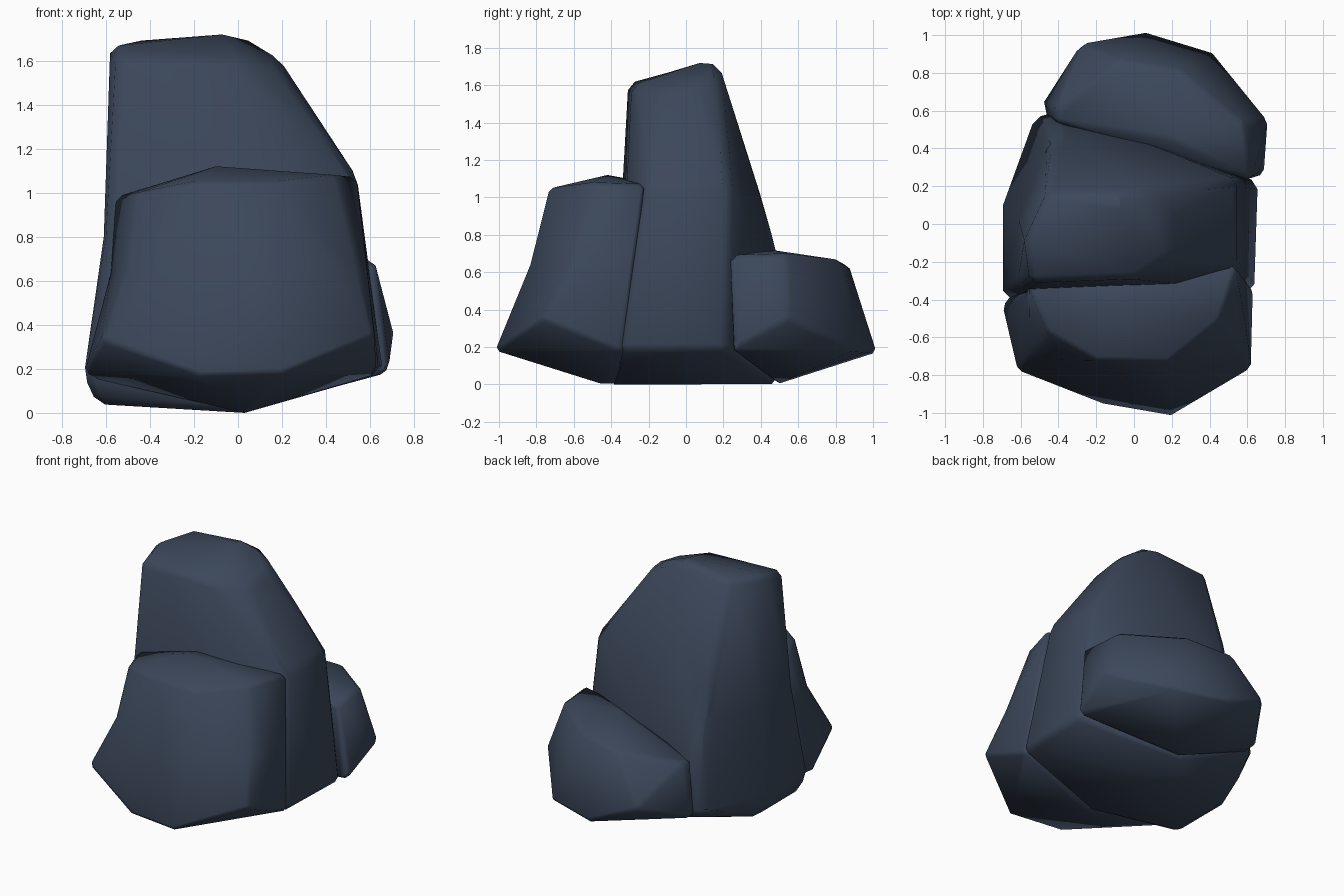
import bpy, bmesh, math
from mathutils import Vector

if "Cube" in bpy.data.objects:
    bpy.data.objects.remove(bpy.data.objects["Cube"])

slate = bpy.data.materials.new("slate_blue")
slate.diffuse_color = (0.044, 0.063, 0.102, 1)
slate.use_nodes = True
slate.node_tree.nodes["Principled BSDF"].inputs["Base Color"].default_value = slate.diffuse_color


def rock(name, points, chamfer=0.045, waist=None):
    """Boulder from its corner points, with chamfered edges.
    waist = (height, pull on left side, pull on front side) gives a slight hollow."""
    bm = bmesh.new()
    for p in points:
        bm.verts.new(p)
    res = bmesh.ops.convex_hull(bm, input=bm.verts)
    junk = {g for g in res["geom_interior"] + res["geom_unused"] if isinstance(g, bmesh.types.BMVert)}
    bmesh.ops.delete(bm, geom=list(junk), context='VERTS')
    bmesh.ops.dissolve_limit(bm, angle_limit=math.radians(8), verts=bm.verts, edges=bm.edges)
    if waist:
        z, left, front = waist
        cut = bmesh.ops.bisect_plane(bm, geom=bm.verts[:] + bm.edges[:] + bm.faces[:],
                                     plane_co=Vector((0, 0, z)), plane_no=Vector((0, 0, 1)))
        for v in cut["geom_cut"]:
            if isinstance(v, bmesh.types.BMVert):
                if v.co.x < -0.4:
                    v.co.x += left
                if v.co.y < -0.5:
                    v.co.y += front
    bmesh.ops.recalc_face_normals(bm, faces=bm.faces)
    sharp = [e for e in bm.edges if e.calc_face_angle(0) > math.radians(26)]
    bmesh.ops.bevel(bm, geom=sharp, offset=chamfer, segments=1, profile=0.5,
                    affect='EDGES', clamp_overlap=True)
    for f in bm.faces:
        f.smooth = True
    me = bpy.data.meshes.new(name)
    bm.to_mesh(me)
    bm.free()
    me.materials.append(slate)
    ob = bpy.data.objects.new(name, me)
    bpy.context.collection.objects.link(ob)
    return ob


# tall middle boulder: underside, foot, shoulder, crown
rock("tall_boulder", [
    (0.03, -0.42, 0), (0.03, 0.48, 0), (-0.64, -0.32, .04), (-0.64, 0.1, .04),
    (-0.70, -0.39, .17), (-0.70, 0.1, .17), (-0.53, 0.57, .19), (-0.39, 0.61, .2),
    (0.66, 0.22, .18), (0.64, -0.36, .18),
    (0.54, -0.22, 1.07), (0.54, 0.24, 1.07), (-0.42, 0.39, 1.07),
    (-0.58, -0.36, 1.05),
    (-0.58, -0.09, 1.67), (-0.46, 0.17, 1.69), (0.05, 0.18, 1.70), (0.19, 0.08, 1.61),
    (0.19, -0.16, 1.57), (0.0, -0.29, 1.60), (-0.55, -0.31, 1.61), (-0.07, 0.11, 1.73),
], waist=(0.8, 0.04, 0))

# medium boulder leaning on the front
rock("front_boulder", [
    (0.03, -0.44, 0), (0.03, -0.34, 0), (0.62, -0.33, .17),
    (-0.70, -0.44, .18), (-0.62, -0.78, .33), (-0.17, -0.96, .17), (0.2, -1.02, .18),
    (0.62, -0.77, .35), (0.63, -0.38, .19), (-0.64, -0.36, .15),
    (-0.56, -0.31, .98), (-0.46, -0.57, 1.00), (-0.2, -0.72, 1.05), (0.18, -0.73, 1.05),
    (0.45, -0.51, 1.08), (0.54, -0.22, 1.07), (-0.1, -0.42, 1.12), (-0.1, -0.31, 1.1),
], waist=(0.64, 0.04, 0.035))

# low boulder at the back
rock("back_boulder", [
    (0.03, 0.48, 0), (0.65, 0.25, .17), (-0.46, 0.56, .18),
    (0.69, 0.27, .2), (0.71, 0.55, .35), (0.42, 0.91, .18), (0.06, 1.02, .17),
    (-0.28, 0.96, .32), (-0.48, 0.65, .2),
    (0.62, 0.23, .69), (0.58, 0.54, .70), (0.24, 0.82, .67), (-0.08, 0.87, .64),
    (-0.41, 0.64, .55), (-0.42, 0.54, .55), (0.2, 0.45, .72),
])
